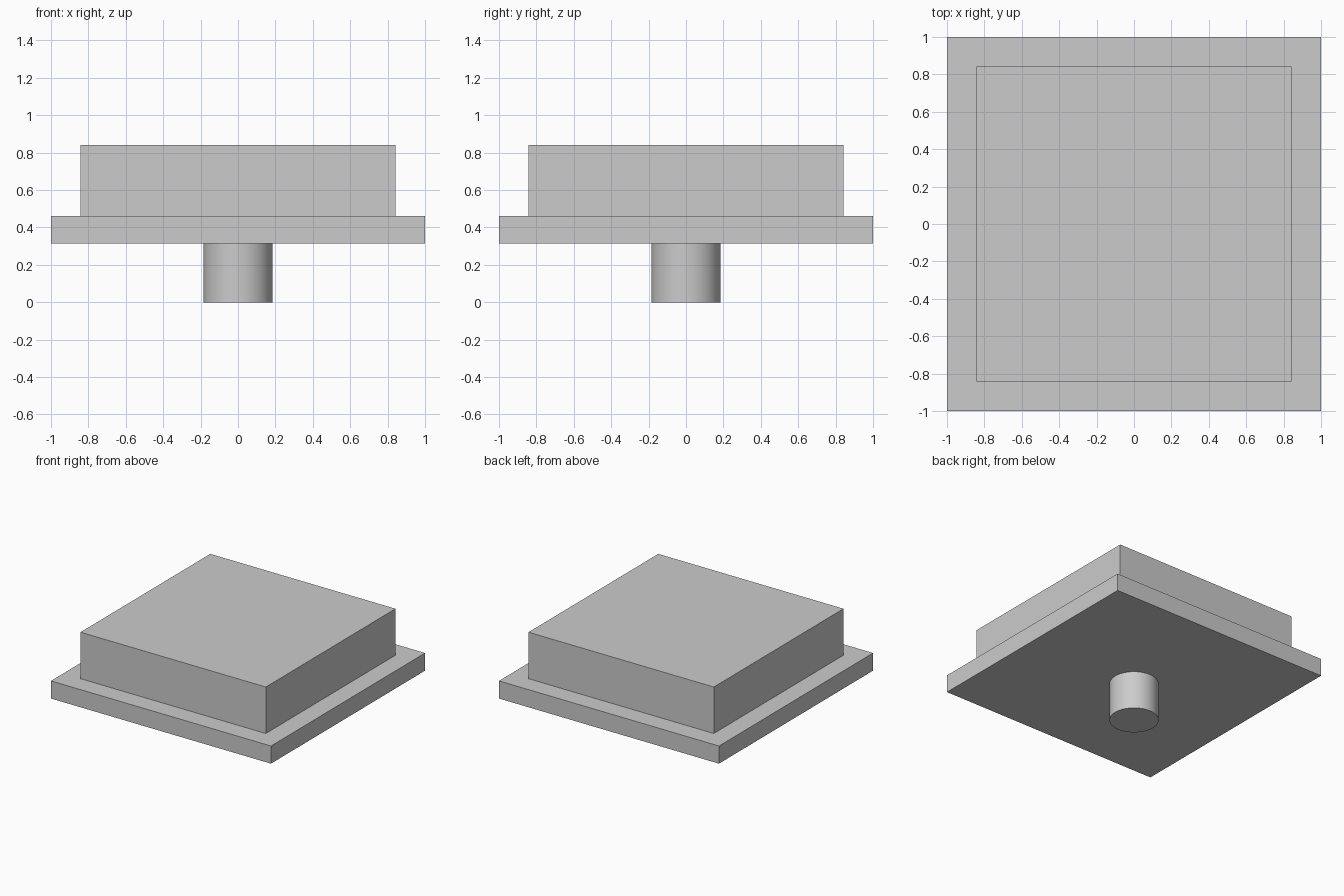
import bpy
import math

default = bpy.data.objects.get("Cube")
if default:
    bpy.data.objects.remove(default, do_unlink=True)

GREY = (0.6, 0.6, 0.6, 1.0)
grey = bpy.data.materials.new("light_grey")
grey.use_nodes = True
grey.diffuse_color = GREY
grey.node_tree.nodes["Principled BSDF"].inputs["Base Color"].default_value = GREY

# Heights of the stacked parts
PLATE_BOTTOM, PLATE_TOP, BLOCK_TOP = 0.315, 0.46, 0.842


def finish(name):
    obj = bpy.context.object
    obj.name = obj.data.name = name
    obj.data.materials.append(grey)
    bpy.ops.object.transform_apply(location=False, rotation=False, scale=True)
    return obj


def square_slab(name, width, bottom, top):
    bpy.ops.mesh.primitive_cube_add(size=1, location=(0, 0, (bottom + top) / 2))
    bpy.context.object.scale = (width, width, top - bottom)
    return finish(name)


# Wide flange plate and the raised block on it
square_slab("flange_plate", 2.0, PLATE_BOTTOM, PLATE_TOP)
square_slab("top_block", 1.684, PLATE_TOP, BLOCK_TOP)

# Round peg under the plate
bpy.ops.mesh.primitive_cylinder_add(
    vertices=64, radius=0.185, depth=PLATE_BOTTOM, location=(0, 0, PLATE_BOTTOM / 2))
finish("peg")
bpy.ops.object.shade_smooth_by_angle(angle=math.radians(30))
